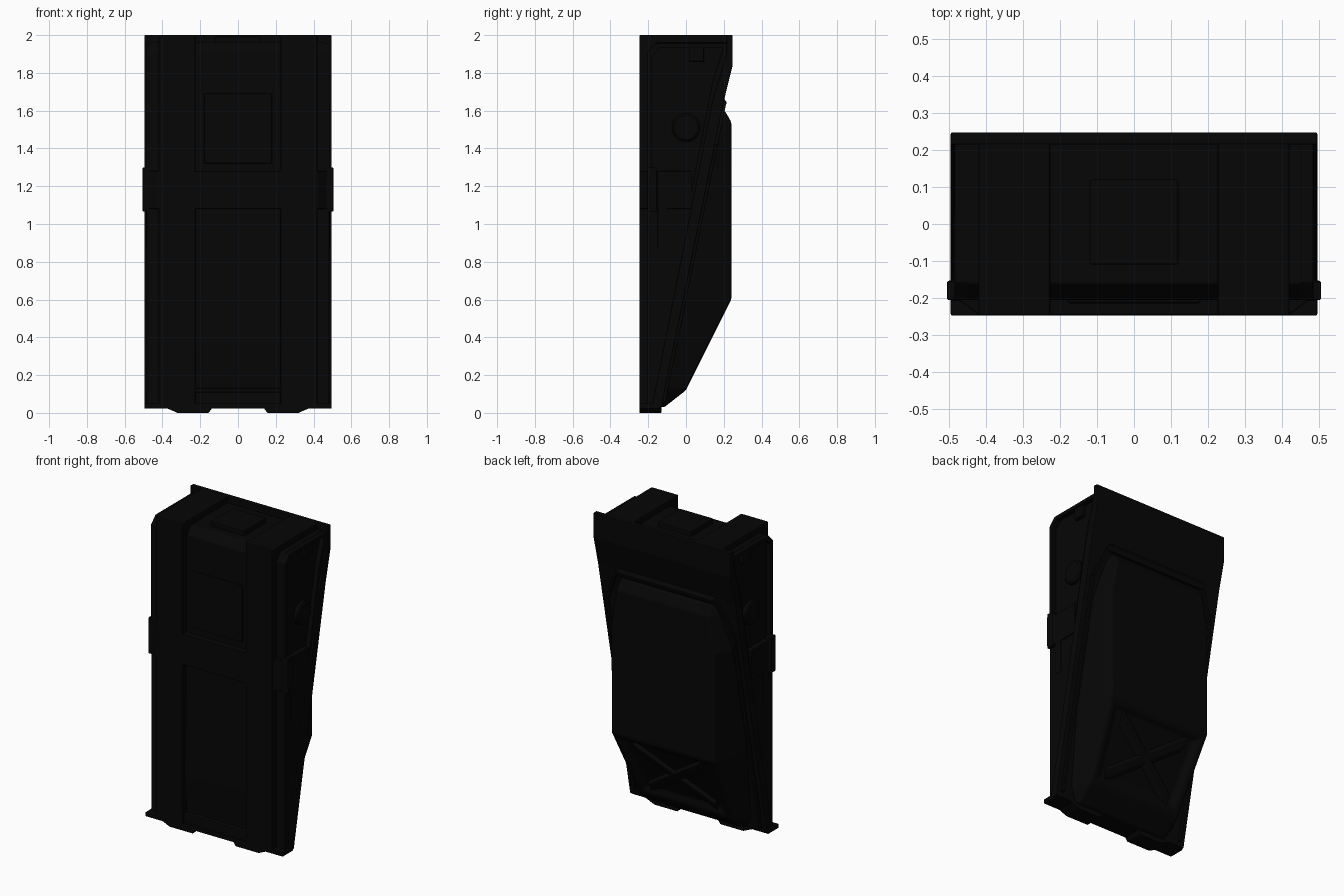
import bpy, bmesh, math

if "Cube" in bpy.data.objects:
    bpy.data.objects.remove(bpy.data.objects["Cube"])

black = bpy.data.materials.new("near_black")
black.diffuse_color = (0.0018, 0.0018, 0.0018, 1)
black.use_nodes = True
black.node_tree.nodes["Principled BSDF"].inputs["Base Color"].default_value = black.diffuse_color


def finish(name, bm, bevel=0.006):
    bmesh.ops.recalc_face_normals(bm, faces=bm.faces)
    me = bpy.data.meshes.new(name)
    bm.to_mesh(me)
    bm.free()
    me.materials.append(black)
    ob = bpy.data.objects.new(name, me)
    bpy.context.collection.objects.link(ob)
    if bevel:
        mod = ob.modifiers.new("edge_bevel", 'BEVEL')
        mod.width = bevel
        mod.segments = 2
        mod.limit_method = 'ANGLE'
        mod.angle_limit = math.radians(25)
    return ob


def loft(name, rings, bevel=0.006, inset_face=None):
    """Skin closed rings of equal point count and cap the ends."""
    bm = bmesh.new()
    vs = [[bm.verts.new(p) for p in r] for r in rings]
    n = len(vs[0])
    bm.faces.new(vs[0])
    bm.faces.new(vs[-1][::-1])
    for k, (a, b) in enumerate(zip(vs, vs[1:])):
        for i in range(n):
            f = bm.faces.new((a[i], a[(i + 1) % n], b[(i + 1) % n], b[i]))
            if inset_face == (k, i):
                chosen = f
    if inset_face:
        bmesh.ops.recalc_face_normals(bm, faces=bm.faces)
        bmesh.ops.inset_region(bm, faces=[chosen], thickness=0.05, depth=0)
        bmesh.ops.inset_region(bm, faces=[chosen], thickness=0.05, depth=-0.025)
    return finish(name, bm, bevel)


def prism_x(name, pts, x0, x1, bevel=0.006):
    return loft(name, [[(x, y, z) for y, z in pts] for x in (x0, x1)], bevel)


def box(name, x0, x1, y0, y1, z0, z1, bevel=0.006):
    return prism_x(name, [(y0, z0), (y1, z0), (y1, z1), (y0, z1)], x0, x1, bevel)


def sides(fn, name, x0, x1, *args, **kw):
    """Build a part on the right and its mirror on the left."""
    fn("right_" + name, x0, x1, *args, **kw)
    fn("left_" + name, -x1, -x0, *args, **kw)


def prism_sides(name, pts, x0, x1, bevel=0.006):
    prism_x("right_" + name, pts, x0, x1, bevel)
    prism_x("left_" + name, pts, -x1, -x0, bevel)


# back surface of the slanted flange
def back_y(z):
    return -0.13 + (z - 0.03) * 0.33 / 1.62


# main wedge body
prism_x("body", [(-.205, .03), (-.205, 1.91), (-.16, 1.96), (.22, 1.96),
                 (.22, 1.84), (.17, 1.65), (-.16, .03)], -.455, .455)

# slanted back flange
prism_x("back_flange", [(.247, 2), (.247, 1.84), (.2, 1.65), (-.13, .03), (-.18, .03),
                        (.14, 1.65), (.215, 1.9), (.215, 2)], -.495, .495, .004)

# front columns that wrap over the top
prism_sides("front_column", [(-.247, .03), (-.247, 2), (.22, 2), (.22, 1.84),
                             (.17, 1.65), (-.16, .03)], .226, .42)

# side panels and the frame round the upper side recess
OUT = .484
prism_sides("lower_side_panel", [(-.205, .04), (-.205, 1.08), (back_y(1.08) - .02, 1.08),
                                 (-.15, .04)], .44, OUT)
prism_sides("side_front_rail", [(-.205, 1.08), (-.205, 1.91), (-.16, 1.957),
                                (-.14, 1.93), (-.18, 1.89), (-.18, 1.08)], .44, OUT, .003)
sides(box, "side_top_rail", .44, OUT, -.16, .22, 1.932, 1.957, bevel=.003)
prism_sides("side_rear_rail", [(.01, 1.08), (.14, 1.75), (.2, 1.94), (.22, 1.94),
                               (.22, 1.84), (.16, 1.65), (.05, 1.08)], .44, OUT, .003)
sides(box, "side_square_catch", .44, .478, .015, .095, 1.86, 1.94)
sides(box, "side_slot_rib", .47, .488, -.15, -.1, .87, 1.09, bevel=.004)

# round side knobs
for s, name in ((1, "right_knob"), (-1, "left_knob")):
    rings = []
    for x, r in ((.44, .075), (.474, .075), (.482, .064)):
        rings.append([(s * x, r * math.cos(a * math.tau / 32),
                       1.51 + r * math.sin(a * math.tau / 32)) for a in range(32)])
    loft(name, rings, 0)

# band across the front and round the sides
half = [(.42, -.245), (.47, -.207), (.505, -.205), (.505, -.155), (.488, -.15)]
outline = half + [(.488, .03), (-.488, .03)] + [(-x, y) for x, y in half[::-1]]
loft("front_band", [[(x, y, z) for x, y in outline] for z in (1.08, 1.28)], .004)
sides(box, "band_clip", .46, .505, -.205, -.155, 1.065, 1.3)

# channel panels on the front
box("upper_front_plate", -.18, .18, -.214, -.19, 1.32, 1.69)
prism_x("lower_front_panel", [(-.212, 1.07), (-.23, .36), (-.207, .13), (-.19, .13),
                              (-.19, 1.07)], -.226, .226, .003)
box("channel_sill", -.226, .226, -.235, -.16, .03, .11)

# raised block on the top
box("top_block", -.12, .12, -.11, .12, 1.95, 1.992)

# bottom lip and tapered feet
box("bottom_lip", -.495, .495, -.247, -.14, .022, .05, .004)
for s, name in ((1, "right_foot"), (-1, "left_foot")):
    pts = [(.13, .035), (.155, 0), (.32, 0), (.40, .035)]
    loft(name, [[(s * x, y, z) for x, z in pts] for y in (-.247, -.13)], .003)

# bulging back shell: height, base half width, outer half width, outer y
shell = [(.03, .36, .32, -.115), (.12, .40, .335, .0), (.6, .435, .37, .24),
         (1.3, .435, .37, .24), (1.54, .38, .33, .24), (1.6, .35, .32, .205)]
loft("back_shell", [[(-w, back_y(z) - .02, z), (w, back_y(z) - .02, z),
                     (t, y, z), (-t, y, z)] for z, w, t, y in shell],
     .01, inset_face=(1, 2))

# crossed ribs in the lower hollow of the shell
for s, name in ((1, "rising_rib"), (-1, "falling_rib")):
    rings = []
    for x, z in ((-.24, .2), (.24, .52)):
        ring = []
        for dz, d in ((-.05, -.035), (.05, -.035), (.025, -.006), (-.025, -.006)):
            ring.append((s * x, (z + dz - .12) * .5 + d, z + dz))
        rings.append(ring)
    loft(name, rings, .004)

# raised rim round the back shell
prism_sides("shell_rim", [(back_y(z) + d, z) for z, d in
                          ((.06, -.02), (1.42, -.02), (1.42, .015), (.06, .015))], .445, .465, .004)
prism_x("shell_top_rim", [(.17, 1.61), (.17, 1.66), (.205, 1.66), (.215, 1.64), (.205, 1.61)],
        -.36, .36, .003)
for s, name in ((1, "right_rim_corner"), (-1, "left_rim_corner")):
    loft(name, [[(s * x, back_y(z) + d, z) for x, d in
                 ((w, -.02), (w + .02, -.02), (w + .02, .015), (w, .015))]
                for z, w in ((1.42, .445), (1.65, .345))], .003)
